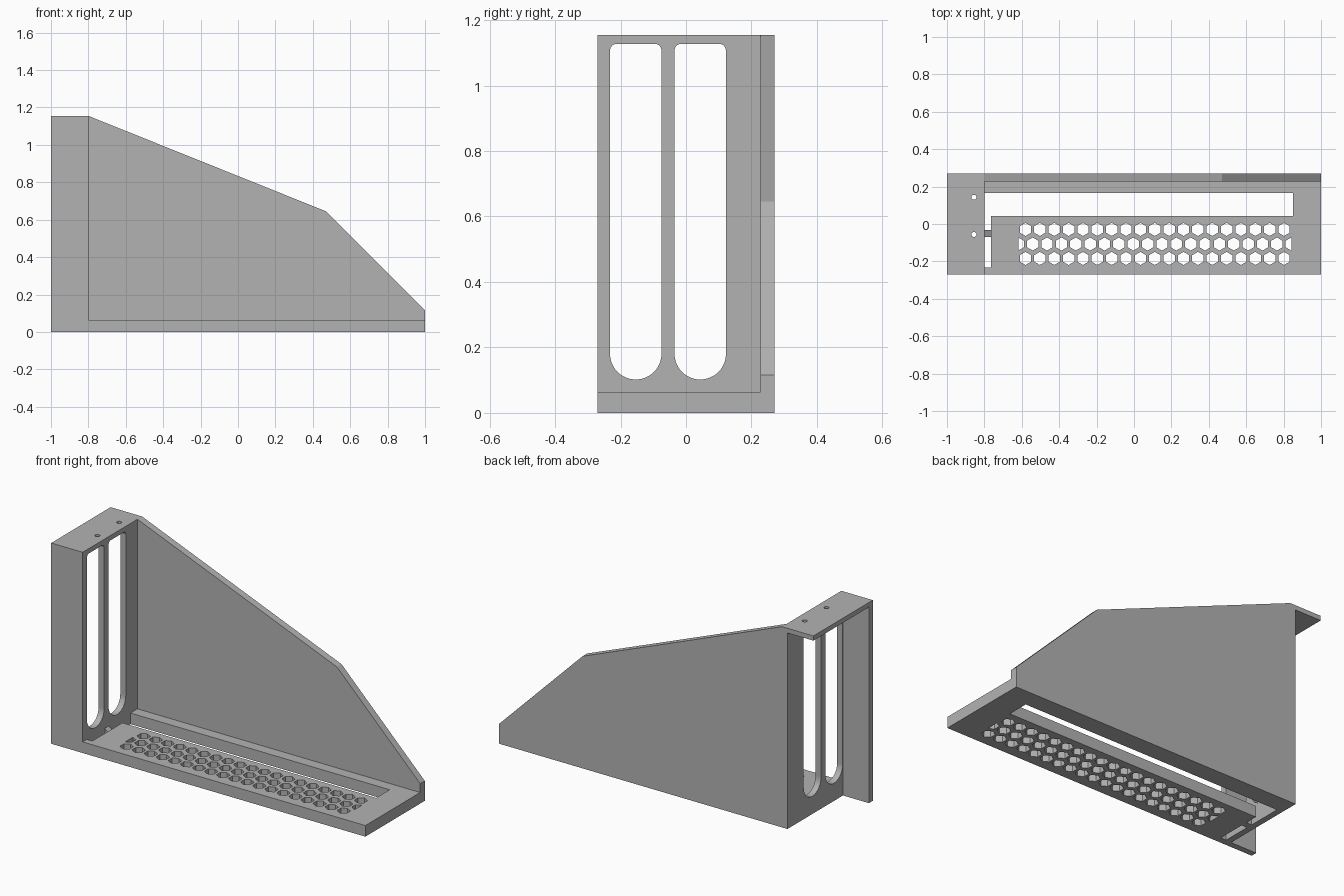
import bpy
from math import cos, sin, pi
from mathutils import Matrix

cube = bpy.data.objects.get("Cube")
if cube:
    bpy.data.objects.remove(cube, do_unlink=True)

grey = bpy.data.materials.new("plain grey")
grey.use_nodes = True
grey.diffuse_color = (0.45, 0.45, 0.45, 1)
grey.node_tree.nodes["Principled BSDF"].inputs["Base Color"].default_value = (0.45, 0.45, 0.45, 1)

# Local plate axes expressed in world axes
FLAT = Matrix.Identity(4)                                                        # x, y -> up z
FACING_Y = Matrix(((1, 0, 0, 0), (0, 0, -1, 0), (0, 1, 0, 0), (0, 0, 0, 1)))     # x, z -> -y
FACING_X = Matrix(((0, 0, 1, 0), (1, 0, 0, 0), (0, 1, 0, 0), (0, 0, 0, 1)))      # y, z -> +x


def plate(name, axes, low, high, outlines):
    """Extrude an outline with holes between two depths along the plate normal."""
    curve = bpy.data.curves.new(name, 'CURVE')
    curve.dimensions = '2D'
    curve.fill_mode = 'BOTH'
    curve.extrude = (high - low) / 2
    for points in outlines:
        spline = curve.splines.new('POLY')
        spline.points.add(len(points) - 1)
        for p, (u, v) in zip(spline.points, points):
            p.co = (u, v, 0, 1)
        spline.use_cyclic_u = True
        spline.use_smooth = False
    temp = bpy.data.objects.new(name + " outline", curve)
    bpy.context.collection.objects.link(temp)
    graph = bpy.context.evaluated_depsgraph_get()
    mesh = bpy.data.meshes.new_from_object(temp.evaluated_get(graph))
    bpy.data.objects.remove(temp, do_unlink=True)
    mesh.transform(axes @ Matrix.Translation((0, 0, (low + high) / 2)))
    mesh.materials.clear()
    mesh.materials.append(grey)
    mesh.shade_flat()
    obj = bpy.data.objects.new(name, mesh)
    bpy.context.collection.objects.link(obj)
    return obj


def rect(u0, u1, v0, v1):
    return [(u0, v0), (u1, v0), (u1, v1), (u0, v1)]


def arc(u, v, r, start, end, steps):
    return [(u + r * cos(start + (end - start) * i / steps),
             v + r * sin(start + (end - start) * i / steps)) for i in range(steps + 1)]


def slot(u0, u1, v0, v1, corner=0.02):
    """Round-bottomed slot with small rounded top corners."""
    r = (u1 - u0) / 2
    return (arc(u0 + r, v0 + r, r, pi, 2 * pi, 24)
            + arc(u1 - corner, v1 - corner, corner, 0, pi / 2, 5)
            + arc(u0 + corner, v1 - corner, corner, pi / 2, pi, 5))


# Main dimensions
LEFT, OUTER, INNER, RIGHT = -1, -0.835, -0.8, 1
FRONT, BACK, WALL = -0.27, 0.27, 0.228
FLOOR, TOP, SHELF = 0.064, 1.155, 1.128

# Hexagonal vents, the middle row offset and clipped at both ends
PITCH, HEX, FIRST, COUNT = 0.0768, 0.035, -0.58, 19
lo, hi = FIRST - PITCH / 2, FIRST + PITCH * (COUNT - 0.5)
vents = []
for y, shift in ((-0.029, 0), (-0.107, -0.5), (-0.184, 0)):
    for i in range(COUNT + (1 if shift else 0)):
        x = FIRST + (i + shift) * PITCH
        hexagon = [(x + HEX * sin(k * pi / 3), y + HEX * cos(k * pi / 3)) for k in range(6)]
        if shift and i == 0:
            hexagon = [p for p in hexagon if p[0] > lo - 0.001]
        if shift and i == COUNT:
            hexagon = [p for p in hexagon if p[0] < hi + 0.001]
        vents.append(hexagon)

# Floor with the long slot, end notch and vents
notch = -0.765
cable_slot = [(INNER, -0.232), (notch, -0.232), (notch, 0.042), (0.85, 0.042),
              (0.85, 0.165), (INNER, 0.165)]
plate("floor", FLAT, 0, FLOOR, [rect(OUTER, RIGHT, FRONT, WALL), cable_slot] + vents)

# Small sloped bridge across the notch
plate("notch_bridge", FACING_Y, 0.032, 0.069,
      [[(INNER, 0), (notch, 0), (notch, 0.04), (INNER, FLOOR)]])

# Tall wall with the sloping top
plate("back_wall", FACING_Y, -BACK, -WALL,
      [[(OUTER, 0), (RIGHT, 0), (RIGHT, 0.115), (0.47, 0.645), (INNER, TOP), (OUTER, TOP)]])

# Upright end panel with two tall slots
plate("end_panel", FACING_X, OUTER, INNER,
      [rect(FRONT, WALL, FLOOR, TOP),
       slot(-0.232, -0.075, 0.102, 1.127), slot(-0.035, 0.122, 0.102, 1.127)])

# Front return of the end panel
plate("front_flange", FACING_Y, 0.235, -FRONT, [rect(LEFT, OUTER, 0, SHELF)])

# Top mounting flange with two screw holes
plate("top_flange", FLAT, SHELF, TOP,
      [rect(LEFT, OUTER, FRONT, BACK)]
      + [arc(-0.856, y, 0.0135, 0, 2 * pi * 15 / 16, 15) for y in (0.143, -0.056)])
